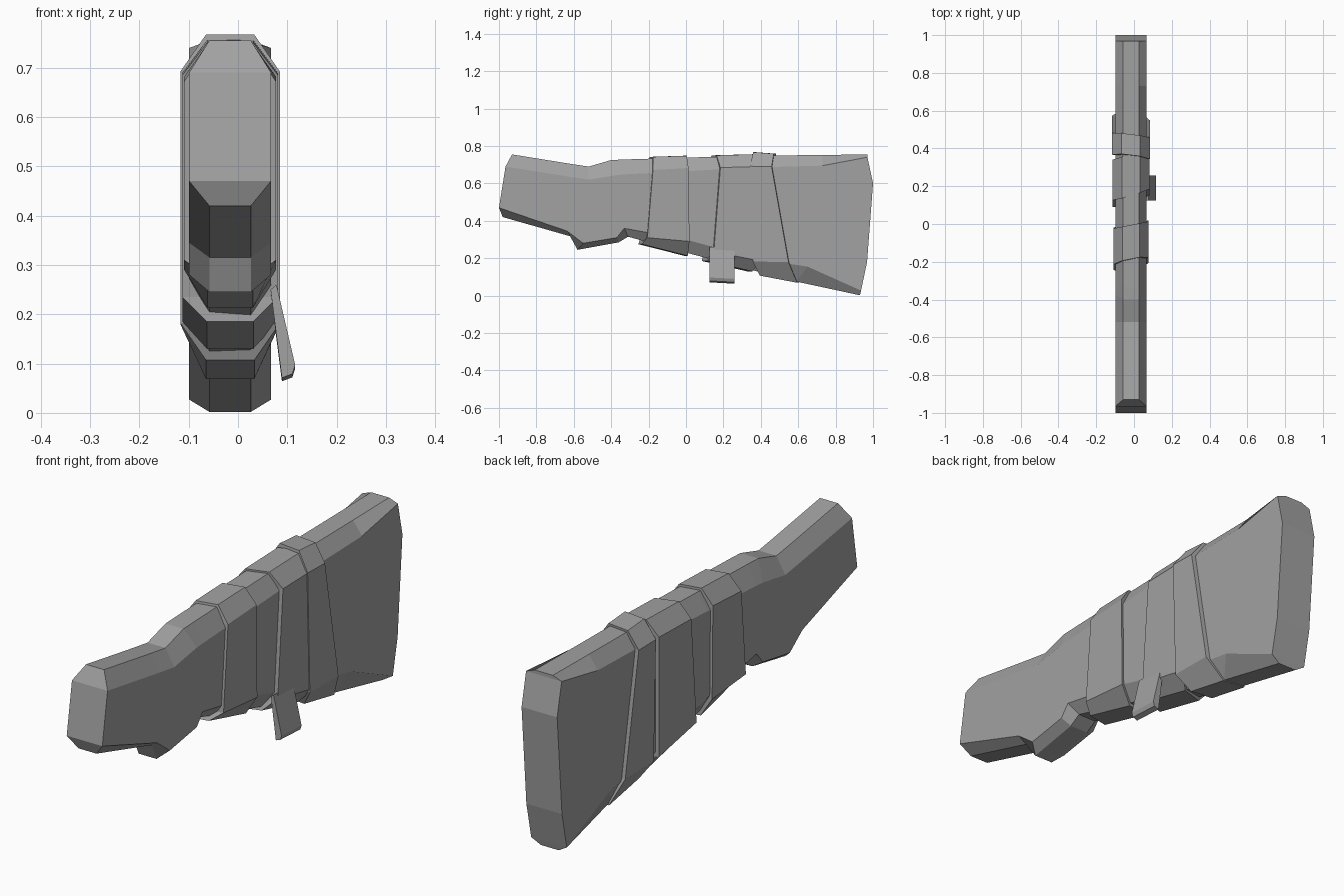
import bpy, bmesh
from mathutils import Vector

cube = bpy.data.objects.get("Cube")
if cube:
    bpy.data.objects.remove(cube, do_unlink=True)

grey = bpy.data.materials.new("plain grey")
grey.use_nodes = True
GREY = (0.36, 0.36, 0.36, 1)
grey.diffuse_color = GREY
grey.node_tree.nodes["Principled BSDF"].inputs["Base Color"].default_value = GREY

CENTRE = -0.016  # the stock sits slightly off centre because of the strap end


def finish(name, bm):
    bmesh.ops.recalc_face_normals(bm, faces=bm.faces)
    mesh = bpy.data.meshes.new(name)
    bm.to_mesh(mesh)
    bm.free()
    mesh.materials.append(grey)
    obj = bpy.data.objects.new(name, mesh)
    bpy.context.collection.objects.link(obj)
    return obj


def with_mids(levels):
    """Add two points on the flat side so every section has six levels."""
    if len(levels) == 6:
        return levels
    top, upper, lower, bottom = [Vector(p) for p in levels]
    return [top, upper, upper.lerp(lower, 1 / 3), upper.lerp(lower, 2 / 3), lower, bottom]


def loft(name, stations, half, narrow, skew=0.0):
    """Chamfered sections, listed as (y, z) from top to bottom, joined along y."""
    bm = bmesh.new()
    rings = []
    for levels in stations:
        pts = with_mids(levels)
        widths = [narrow] + [half] * 4 + [narrow]
        sides = [[bm.verts.new((CENTRE + s * w, p[0] + skew * s * w, p[1]))
                  for p, w in zip(pts, widths)] for s in (1, -1)]
        rings.append(sides)
    for a, b in zip(rings, rings[1:]):
        ra, rb = a[0] + a[1][::-1], b[0] + b[1][::-1]
        n = len(ra)
        for i in range(n):
            j = (i + 1) % n
            bm.faces.new((ra[i], ra[j], rb[j], rb[i]))
    # End caps as horizontal strips
    for left, right in (rings[0], rings[-1]):
        for i in range(len(left) - 1):
            bm.faces.new((left[i], left[i + 1], right[i + 1], right[i]))
    return finish(name, bm)


# Stock body: wrist at the front, deep butt at the back
loft("stock_body", [
    [(-.93, .755), (-.965, .69), (-1, .47), (-.98, .42)],
    [(-.62, .705), (-.62, .635), (-.635, .345), (-.61, .315)],
    [(-.52, .69), (-.52, .62), (-.55, .28), (-.58, .245)],
    [(-.40, .725), (-.37, .645), (-.37, .31), (-.36, .285)],
    [(-.33, .728), (-.33, .648), (-.33, .36), (-.31, .315)],
    [(0, .738), (0, .665), (0, .30), (0, .23)],
    [(.35, .748), (.35, .685), (.36, .20), (.36, .135)],
    [(.73, .752), (.73, .695), (.65, .155), (.59, .075)],
    [(.97, .755), (.97, .74), (1, .6), (.968, .18), (.936, .027), (.93, .002)],
], 0.083, 0.042)

# Cloth wraps around the middle
loft("front_wrap", [
    [(-.185, .742), (-.195, .672), (-.225, .31), (-.245, .275)],
    [(-.005, .748), (-.005, .682), (0, .29), (0, .213)],
], 0.093, 0.046, 0.2)

loft("middle_wrap", [
    [(.15, .75), (.155, .685), (.12, .235), (.10, .185)],
    [(.37, .756), (.37, .69), (.37, .185), (.34, .13)],
], 0.097, 0.047, 0.3)

loft("rear_wrap", [
    [(.365, .767), (.355, .692), (.37, .182), (.40, .107)],
    [(.475, .759), (.47, .69), (.56, .18), (.60, .069)],
], 0.101, 0.049, -0.12)

# Loose strap end hanging on the left side
bm = bmesh.new()
outline = [(.066, .25), (.078, .26), (.116, .097), (.11, .079), (.089, .071)]
ends = [[bm.verts.new((x, y, z - drop)) for x, z in outline]
        for y, drop in ((.125, 0), (.258, .007))]
bm.faces.new(ends[0])
bm.faces.new(ends[1])
for i in range(len(outline)):
    j = (i + 1) % len(outline)
    bm.faces.new((ends[0][i], ends[0][j], ends[1][j], ends[1][i]))
finish("strap_end", bm)
